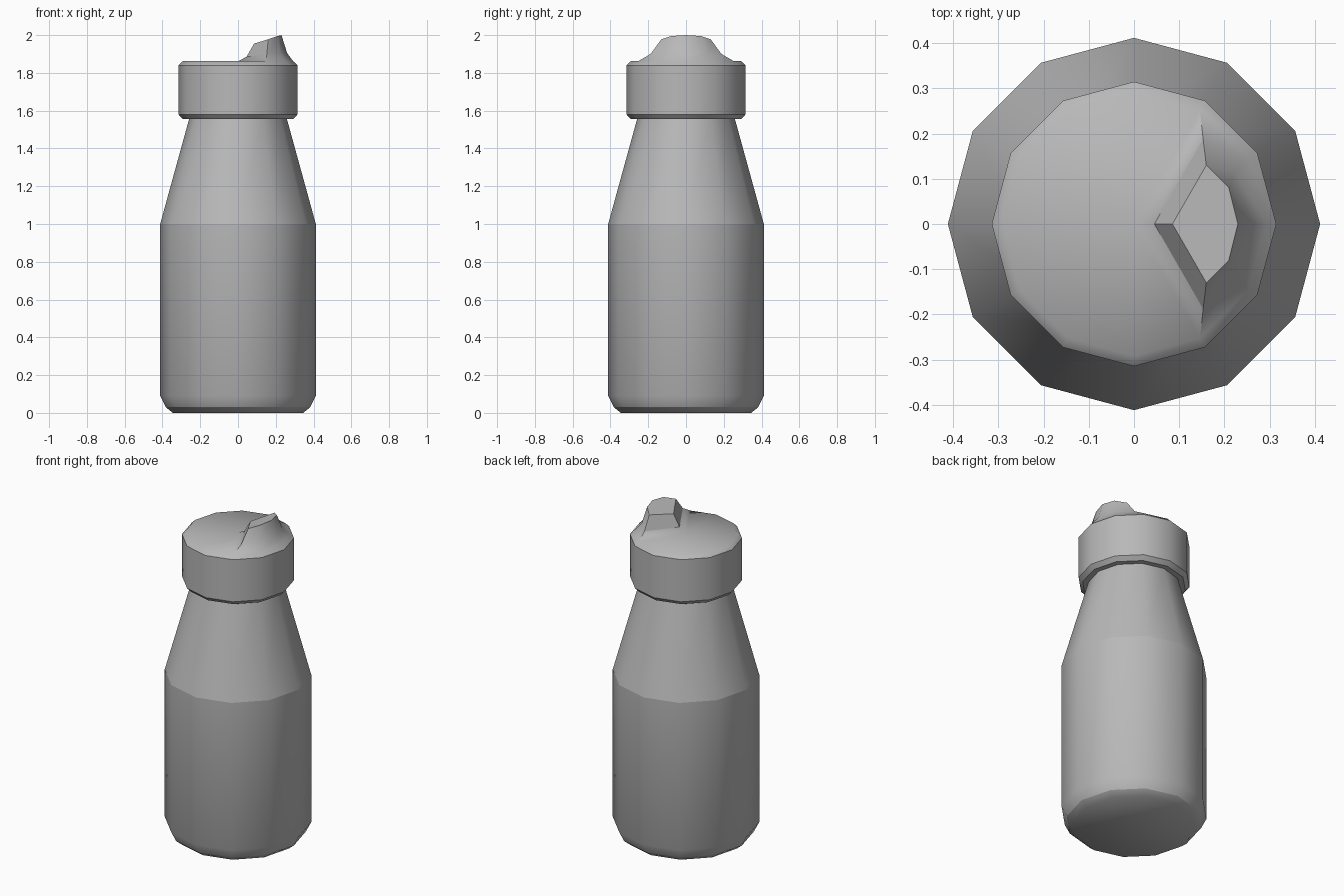
import bpy, bmesh, math

if "Cube" in bpy.data.objects:
    bpy.data.objects.remove(bpy.data.objects["Cube"])

SIDES = 12
grey = bpy.data.materials.new("mid_grey")
grey.diffuse_color = (0.48, 0.48, 0.48, 1)
grey.use_nodes = True
grey.node_tree.nodes["Principled BSDF"].inputs["Base Color"].default_value = grey.diffuse_color


def add_ring(bm, points):
    return [bm.verts.new(p) for p in points]


def circle(r, z):
    return [(r * math.cos(math.tau * i / SIDES), r * math.sin(math.tau * i / SIDES), z)
            for i in range(SIDES)]


def skin(bm, lo, hi):
    n = len(lo)
    for i in range(n):
        j = (i + 1) % n
        bm.faces.new((lo[i], lo[j], hi[j], hi[i]))


def crease(bm, loop, closed=True):
    """Mark the edges along a run of vertices as sharp."""
    pairs = list(zip(loop, loop[1:])) + ([(loop[-1], loop[0])] if closed else [])
    for a, b in pairs:
        bm.edges.get((a, b)).smooth = False


def finish(bm, name):
    bmesh.ops.recalc_face_normals(bm, faces=bm.faces)
    for f in bm.faces:
        f.smooth = True
    mesh = bpy.data.meshes.new(name)
    bm.to_mesh(mesh)
    bm.free()
    mesh.materials.append(grey)
    bpy.context.collection.objects.link(bpy.data.objects.new(name, mesh))


# Bottle with soft base, straight wall and tapered shoulder
bm = bmesh.new()
body = [add_ring(bm, circle(r, z)) for r, z in
        [(0.345, 0), (0.382, 0.03), (0.412, 0.09), (0.412, 1.0), (0.255, 1.57)]]
for lo, hi in zip(body, body[1:]):
    skin(bm, lo, hi)
bm.faces.new(body[0])
bm.faces.new(body[-1])
for i in (1, 3, 4):
    crease(bm, body[i])
finish(bm, "bottle_body")

# Screw cap wall with chamfers
bm = bmesh.new()
cap = [add_ring(bm, circle(r, z)) for r, z in
       [(0.292, 1.555), (0.315, 1.58), (0.315, 1.84), (0.292, 1.862)]]
for lo, hi in zip(cap, cap[1:]):
    skin(bm, lo, hi)
bm.faces.new(cap[0])
for i in (0, 1, 2):
    crease(bm, cap[i])

# Lid top, fanned from the centre around the spout opening
rim = cap[-1]
centre = bm.verts.new((0, 0, 1.862))
for i in range(2, 10):
    bm.faces.new((centre, rim[i], rim[i + 1]))


# Spout growing out of the lid: tip, corner, outer, back and mirrored points
def spout_ring(tip, corner, outer, back):
    flip = lambda p: (p[0], -p[1], p[2])
    return add_ring(bm, [tip, flip(corner), flip(outer), back, outer, corner])


base = [centre, rim[10], rim[11], rim[0], rim[1], rim[2]]
mid = spout_ring((0.045, 0, 1.885), (0.153, 0.188, 1.90), (0.222, 0.115, 1.905), (0.26, 0, 1.905))
top = spout_ring((0.085, 0, 1.955), (0.16, 0.13, 1.978), (0.21, 0.08, 1.995), (0.23, 0, 2.0))
skin(bm, base, mid)
skin(bm, mid, top)
bm.faces.new(top)
crease(bm, top)
crease(bm, [mid[5], mid[0], mid[1]], False)
crease(bm, [mid[0], top[0]], False)
for i in (1, 5):
    crease(bm, [base[i], mid[i], top[i]], False)
finish(bm, "cap_with_spout")
